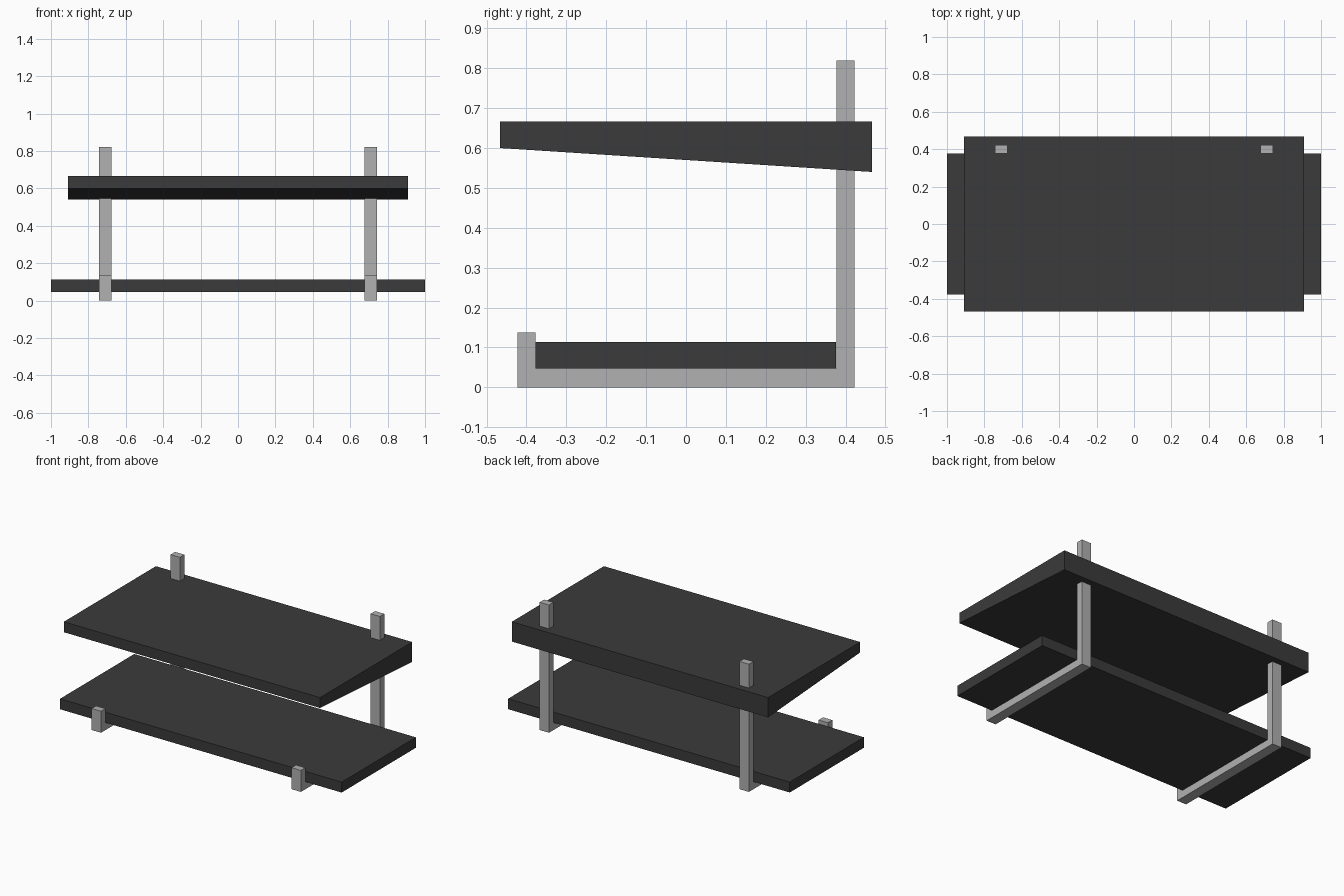
import bpy
import bmesh

if "Cube" in bpy.data.objects:
    bpy.data.objects.remove(bpy.data.objects["Cube"])


def material(name, value):
    m = bpy.data.materials.new(name)
    m.diffuse_color = (value, value, value, 1.0)
    m.use_nodes = True
    m.node_tree.nodes["Principled BSDF"].inputs["Base Color"].default_value = m.diffuse_color
    return m


def extrude_profile(name, profile, x0, x1, mat):
    """Extrude a (y, z) side profile along x."""
    bm = bmesh.new()
    face = bm.faces.new([bm.verts.new((x0, y, z)) for y, z in profile])
    out = bmesh.ops.extrude_face_region(bm, geom=[face])
    verts = [g for g in out["geom"] if isinstance(g, bmesh.types.BMVert)]
    bmesh.ops.translate(bm, verts=verts, vec=(x1 - x0, 0, 0))
    bmesh.ops.recalc_face_normals(bm, faces=bm.faces)
    mesh = bpy.data.meshes.new(name)
    bm.to_mesh(mesh)
    bm.free()
    mesh.materials.append(mat)
    obj = bpy.data.objects.new(name, mesh)
    bpy.context.collection.objects.link(obj)
    return obj


charcoal = material("charcoal", 0.043)
light_grey = material("light_grey", 0.44)

# Lower shelf: plain board held between the bracket lips and posts
extrude_profile("lower_shelf",
                [(-0.377, 0.047), (0.376, 0.047), (0.376, 0.114), (-0.377, 0.114)],
                -1.0, 1.0, charcoal)

# Upper shelf: wedge, thicker at the back
extrude_profile("upper_shelf",
                [(-0.467, 0.60), (0.467, 0.54), (0.467, 0.667), (-0.467, 0.667)],
                -0.91, 0.91, charcoal)

# Brackets: front lip, foot rail and tall back post in one profile
bracket = [(-0.423, 0.0), (0.423, 0.0), (0.423, 0.82), (0.378, 0.82),
           (0.378, 0.047), (-0.378, 0.047), (-0.378, 0.138), (-0.423, 0.138)]
for side, x in (("left", -0.71), ("right", 0.71)):
    extrude_profile(side + "_bracket", bracket, x - 0.033, x + 0.033, light_grey)
